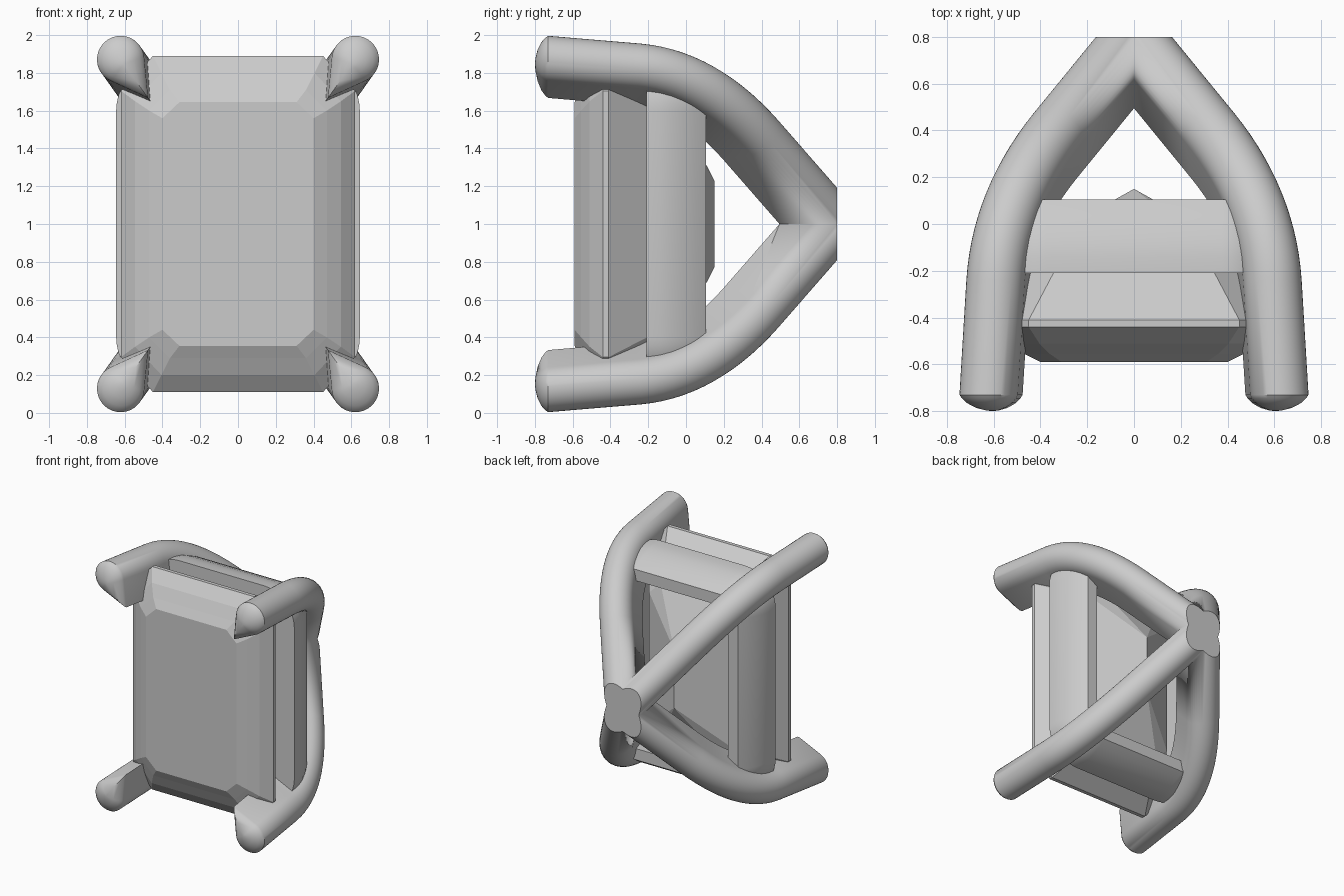
import bpy, bmesh, math
from mathutils import Vector

if "Cube" in bpy.data.objects:
    bpy.data.objects.remove(bpy.data.objects["Cube"])

CENTRE = Vector((0, 0, 1))


def loft(loops, closed=False):
    """Skin a list of equal-length point loops; cap the ends unless closed."""
    bm = bmesh.new()
    rings = [[bm.verts.new(p) for p in lp] for lp in loops]
    n = len(rings[0])
    pairs = list(zip(rings, rings[1:]))
    if closed:
        pairs.append((rings[-1], rings[0]))
    for a, b in pairs:
        for i in range(n):
            j = (i + 1) % n
            bm.faces.new((a[i], a[j], b[j], b[i]))
    if not closed:
        for r in (rings[0], rings[-1]):
            if max((v.co - r[0].co).length for v in r) > 0.01 and max(abs(v.co.x) for v in r) > 0.01:
                bm.faces.new(r)
    bmesh.ops.remove_doubles(bm, verts=bm.verts, dist=0.0005)
    bmesh.ops.recalc_face_normals(bm, faces=bm.faces)
    return bm


def make_object(name, bm, smooth=None):
    me = bpy.data.meshes.new(name)
    bm.to_mesh(me)
    bm.free()
    ob = bpy.data.objects.new(name, me)
    ob.location = CENTRE
    bpy.context.collection.objects.link(ob)
    if smooth:
        bpy.ops.object.select_all(action='DESELECT')
        ob.select_set(True)
        bpy.context.view_layer.objects.active = ob
        bpy.ops.object.shade_smooth_by_angle(angle=math.radians(smooth))
    return ob


# Step-cut stone: (y, half width, half height, corner cut in x, corner cut in z)
def octagon(y, hx, hz, cx, cz):
    quarter = [(hx, hz - cz), (hx - cx, hz)]
    pts = quarter + [(-x, z) for x, z in reversed(quarter)]
    pts += [(-x, -z) for x, z in pts]
    return [Vector((x, y, z)) for x, z in pts]


stone_steps = [
    (-0.59, 0.40, 0.645, 0.09, 0.085),
    (-0.555, 0.47, 0.71, 0.11, 0.11),
    (-0.51, 0.545, 0.80, 0.14, 0.15),
    (-0.44, 0.62, 0.89, 0.17, 0.185),
    (-0.41, 0.62, 0.89, 0.17, 0.185),
    (-0.05, 0.36, 0.62, 0.10, 0.10),
    (0.15, 0.0, 0.23, 0.0, 0.0),
]
make_object("stone", loft([octagon(*s) for s in stone_steps]))


# Bezel frame: rounded rectangles following a (y, inset) profile
def rounded_rect(y, inset, hx=0.645, hz=0.87, radius=0.27, seg=10):
    r = radius - inset
    pts = []
    for q, (sx, sz) in enumerate([(1, 1), (-1, 1), (-1, -1), (1, -1)]):
        for i in range(seg + 1):
            a = math.pi / 2 * (q + i / seg)
            pts.append(Vector((sx * (hx - radius) + r * math.cos(a), y,
                               sz * (hz - radius) + r * math.sin(a))))
    return pts


frame_profile = [(-0.21, 0.0), (-0.14, 0.003), (-0.07, 0.018), (-0.01, 0.042),
                 (0.05, 0.072), (0.105, 0.11), (0.105, 0.20), (-0.21, 0.20)]
make_object("bezel_frame", loft([rounded_rect(*p) for p in frame_profile], True), 35)

# Prongs: teardrop section swept in the diagonal plane, mirrored four ways
diagonal = Vector((math.cos(math.radians(54.5)), 0, math.sin(math.radians(54.5))))
side = diagonal.cross(Vector((0, 1, 0)))
RAD, TIP = 0.125, 0.25
half = math.pi - math.acos(RAD / TIP)
section = [(RAD * math.cos(a), RAD * math.sin(a))
           for a in (-half + 2 * half * i / 28 for i in range(29))] + [(-TIP, 0)]

start, p0, p1, p2, end = [Vector(p) for p in
                          [(-0.73, 1.07), (-0.25, 1.02), (0.103, 0.981), (0.4, 0.565), (1.1, -0.42)]]
path = [start]
for i in range(15):
    t = i / 14
    path.append(p0 * (1 - t) ** 2 + p1 * 2 * t * (1 - t) + p2 * t * t)
path.append(end)

loops = []
# domed front tip
for y, s in [(-0.80, 0.0), (-0.797, 0.2), (-0.786, 0.5), (-0.765, 0.78), (-0.745, 0.93)]:
    loops.append([diagonal * (1.07 - 0.03 + (u + 0.03) * s) + side * (v * s) + Vector((0, y, 0))
                  for u, v in section])
for i, p in enumerate(path):
    t = (path[min(i + 1, len(path) - 1)] - path[max(i - 1, 0)]).normalized()
    if i == 0:
        t = Vector((1, 0))
    ny, nr = -t.y, t.x
    loops.append([diagonal * (p.y + nr * u) + Vector((0, p.x + ny * u, 0)) + side * v
                  for u, v in section])
bm = loft(loops)

# trim flat at the back, then at the two mirror planes
res = bmesh.ops.bisect_plane(bm, geom=bm.verts[:] + bm.edges[:] + bm.faces[:],
                             plane_co=(0, 0.8, 0), plane_no=(0, 1, 0), clear_outer=True)
rim = [e for e in res['geom_cut'] if isinstance(e, bmesh.types.BMEdge)]
bmesh.ops.contextual_create(bm, geom=rim)
for no in ((-1, 0, 0), (0, 0, -1)):
    bmesh.ops.bisect_plane(bm, geom=bm.verts[:] + bm.edges[:] + bm.faces[:],
                           plane_co=(0, 0, 0), plane_no=no, clear_outer=True)
prongs = make_object("prongs", bm, 35)
mirror = prongs.modifiers.new("four_way", 'MIRROR')
mirror.use_axis = (True, False, True)
